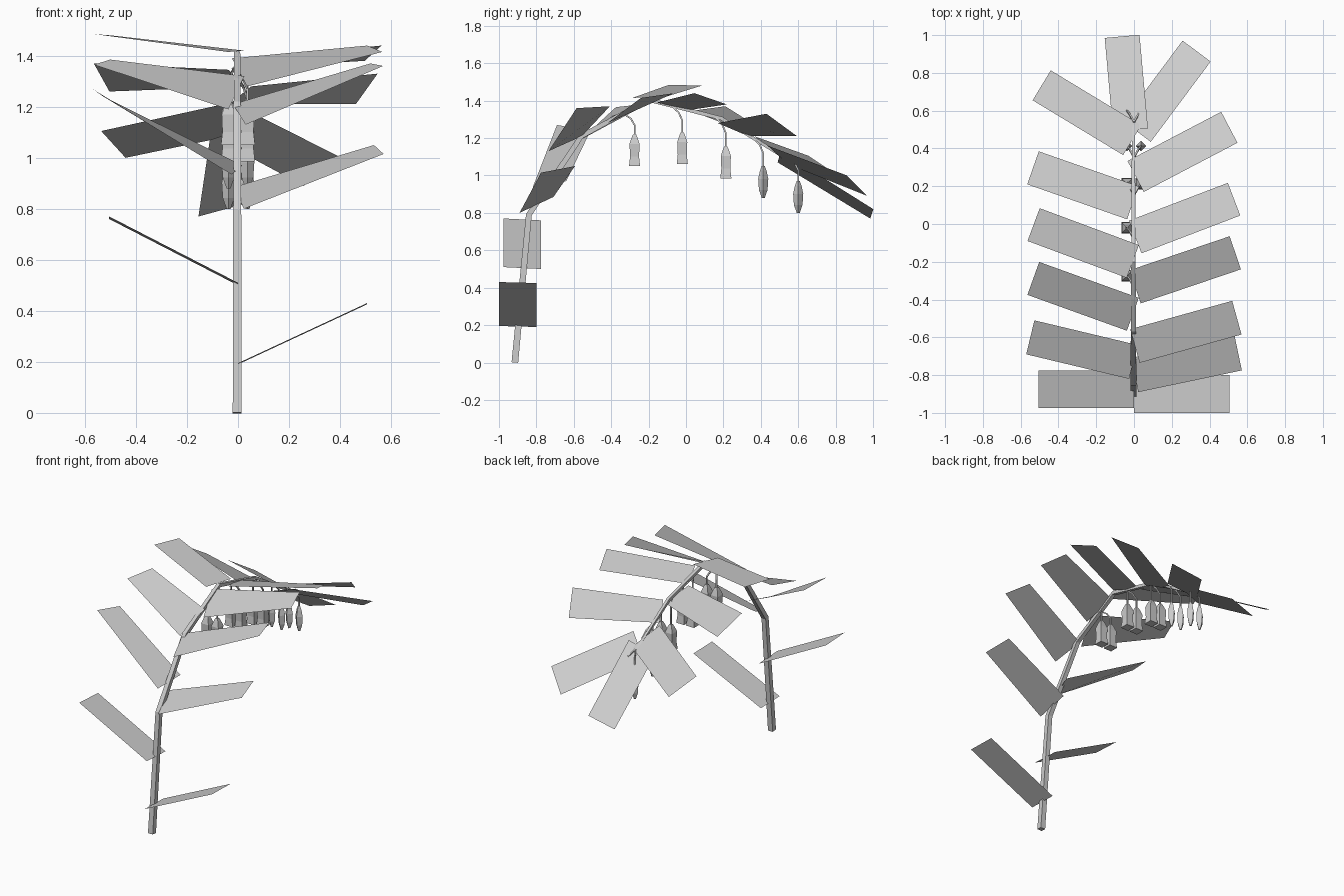
import bpy, math
from mathutils import Vector

if "Cube" in bpy.data.objects:
    bpy.data.objects.remove(bpy.data.objects["Cube"])


def mesh_object(name, verts, faces):
    me = bpy.data.meshes.new(name)
    me.from_pydata(verts, [], faces)
    me.update()
    ob = bpy.data.objects.new(name, me)
    bpy.context.collection.objects.link(ob)


def loft(name, rings):
    """Skin a row of four-point rings and cap both ends."""
    faces = [(3, 2, 1, 0)]
    for i in range(len(rings) - 1):
        for k in range(4):
            n = (k + 1) % 4
            faces.append((4*i + k, 4*i + n, 4*i + 4 + n, 4*i + 4 + k))
    last = 4 * (len(rings) - 1)
    faces.append((last, last + 1, last + 2, last + 3))
    mesh_object(name, [v for r in rings for v in r], faces)


def ring(center, u, v, r, turn):
    return [center + (u * math.cos(turn + k * math.pi / 2)
                      + v * math.sin(turn + k * math.pi / 2)) * r for k in range(4)]


def tube(name, pts, r_start, r_end):
    """Four-sided tapering tube along a path."""
    rings, count = [], len(pts) - 1
    for i, p in enumerate(pts):
        t = (pts[min(i + 1, count)] - pts[max(i - 1, 0)]).normalized()
        side = Vector((1, 0, 0))
        side = (side - t * side.dot(t)).normalized()
        r = r_start + (r_end - r_start) * i / count
        rings.append(ring(p, side, t.cross(side), r, math.pi / 4))
    loft(name, rings)


# Arching stem in the y-z plane
stem = [(-.915, 0), (-.84, .79), (-.56, 1.21), (-.2, 1.405), (.19, 1.305), (.52, 1.1)]
tube("stem", [Vector((-.003, y, z)) for y, z in stem], .025, .011)


def stem_height(y):
    for (y0, z0), (y1, z1) in zip(stem, stem[1:]):
        if y <= y1:
            return z0 + (z1 - z0) * (y - y0) / (y1 - y0)
    return stem[-1][1]


def leaf(name, side, y, sweep, z_base, z_base_back, z_tip_back, z_tip, length=.56):
    """Rectangular blade in plan, swept forward along the stem, with a twist in z."""
    out = math.sqrt(length**2 - sweep**2)
    wx, wy = .185 * sweep / length, .185 * out / length
    if sweep == 0:
        wy = .2
    x = .6 * wx
    plan = [(x, y, z_base), (x - wx, y + wy, z_base_back),
            (x + out - wx, y + sweep + wy, z_tip_back), (x + out, y + sweep, z_tip)]
    mesh_object(name, [(side * a, b, c) for a, b, c in plan], [(0, 1, 2, 3)])


# Alternating leaves from the ground up, right then left
leaves = [
    (-1.0, 0, .195, .19, .425, .43, .505),
    (-.975, 0, .51, .50, .76, .77, .505),
    (-.89, .115, .80, .885, 1.05, 1.015),
    (-.82, .13, .935, .97, 1.24, 1.27),
    (-.735, .15, 1.13, 1.21, 1.37, 1.36),
    (-.565, .19, 1.19, 1.32, 1.385, 1.365),
    (-.42, .18, 1.28, 1.39, 1.44, 1.415),
    (-.285, .195, 1.415, 1.42, 1.48, 1.485),
    (-.155, .2, 1.39, 1.35, 1.38, 1.44),
    (.025, .185, 1.345, 1.28, 1.26, 1.37),
    (.17, .26, 1.28, 1.21, 1.21, 1.33),
    (.365, .29, 1.21, 1.10, 1.0, 1.105),
    (.435, .425, 1.16, 1.06, .89, 1.0, .53),
    (.49, .495, 1.07, 1.13, .82, .77, .497),
]
for i, spec in enumerate(leaves):
    side = 1 if i % 2 == 0 else -1
    leaf(f"leaf_{'right' if side > 0 else 'left'}_{i // 2 + 1}", side, *spec)

# Paired hanging flowers: open bells first, closed buds near the tip
open_bell = [(0, .012), (.1, .022), (.3, .038), (.7, .034), (1, .042)]
bud = [(0, .008), (.15, .018), (.4, .027), (.75, .023), (1, .008)]
flowers = [(-.275, 1.05), (-.02, 1.06), (.213, .985), (.413, .88), (.6, .80)]
X, Y = Vector((1, 0, 0)), Vector((0, 1, 0))
for i, (y, bottom) in enumerate(flowers):
    profile, turn = (open_bell, math.pi / 4) if i < 3 else (bud, 0)
    top, start = bottom + .17, y - .06
    z = stem_height(start)
    for side, label in ((-1, "left"), (1, "right")):
        x = side * .037
        # Curved stalk from the stem down to the flower
        tube(f"flower_stalk_{label}_{i + 1}",
             [Vector((0, start, z)), Vector((x * .6, y - .02, z - (z - top) * .25)),
              Vector((x, y, z - (z - top) * .55)), Vector((x, y, top - .01))], .006, .006)
        # Flower, lofted from the open end up to the stalk
        loft(f"flower_{label}_{i + 1}",
             [ring(Vector((x, y, top - .17 * f)), X, Y, r, turn)
              for f, r in reversed(profile)])
